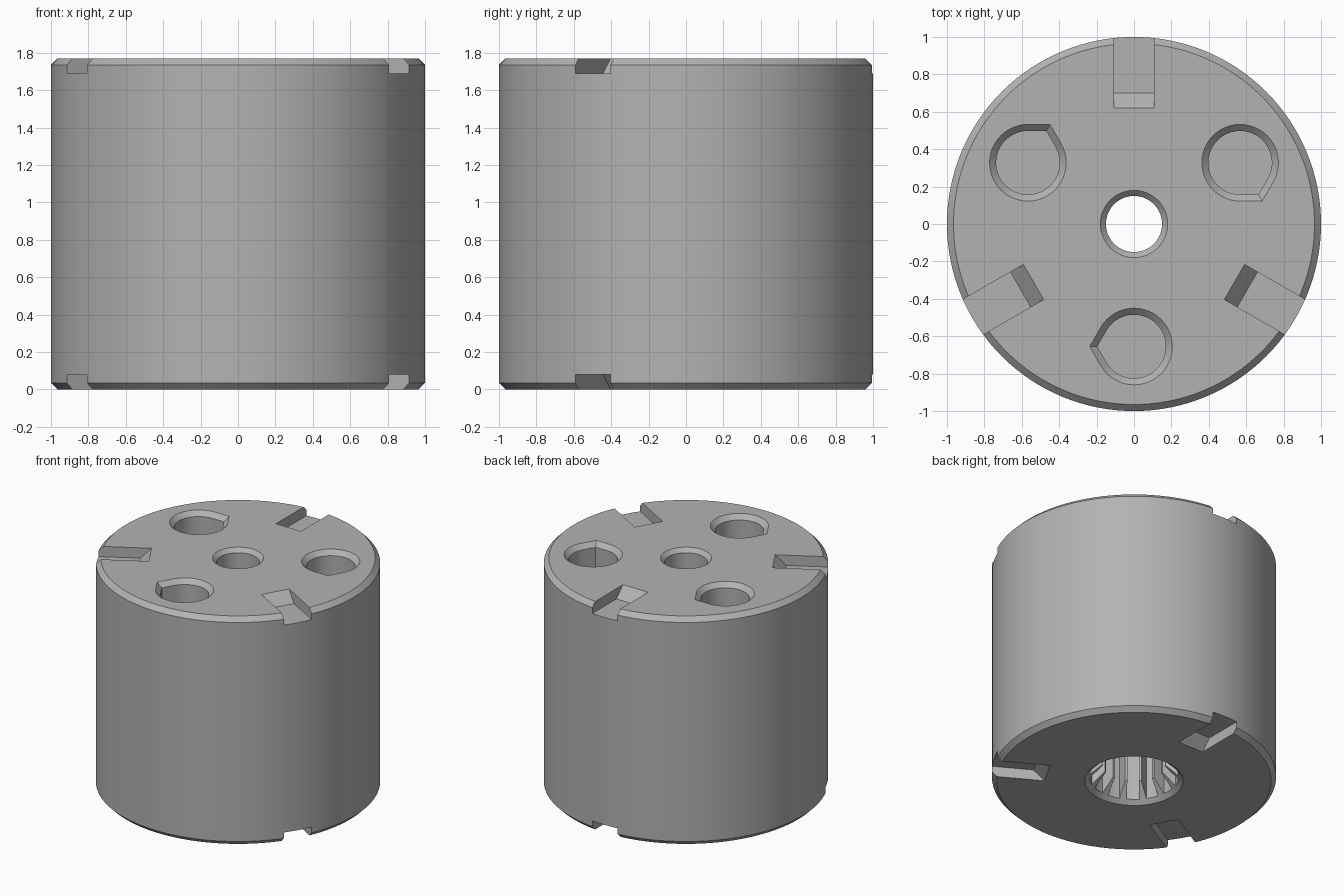
import bpy, bmesh
from math import cos, sin, pi, radians
from mathutils import Matrix

if "Cube" in bpy.data.objects:
    bpy.data.objects.remove(bpy.data.objects["Cube"], do_unlink=True)

H = 1.77          # height
CH = 0.035        # edge chamfer
TEETH = 14

steel = bpy.data.materials.new("matte_grey")
steel.use_nodes = True
grey = (0.45, 0.45, 0.45, 1)
steel.diffuse_color = grey
steel.node_tree.nodes["Principled BSDF"].inputs["Base Color"].default_value = grey


def loft(name, rings, matrix=Matrix()):
    """Closed solid through matching rings of 3D points."""
    bm = bmesh.new()
    loops = [[bm.verts.new(p) for p in ring] for ring in rings]
    n = len(loops[0])
    for a, b in zip(loops, loops[1:]):
        for i in range(n):
            j = (i + 1) % n
            bm.faces.new((a[i], a[j], b[j], b[i]))
    bm.faces.new(loops[0][::-1])
    bm.faces.new(loops[-1])
    bm.transform(matrix)
    bmesh.ops.recalc_face_normals(bm, faces=bm.faces)
    mesh = bpy.data.meshes.new(name)
    bm.to_mesh(mesh)
    bm.free()
    mesh.materials.append(steel)
    obj = bpy.data.objects.new(name, mesh)
    bpy.context.collection.objects.link(obj)
    return obj


def circle(r, z, n=64):
    return [(r * cos(2 * pi * i / n), r * sin(2 * pi * i / n), z) for i in range(n)]


def teardrop(r, z, n=40):
    """Circle with a blunt 120 degree tip pointing to +x."""
    arc = [radians(30 + 300 * i / n) for i in range(n + 1)]
    return [(r / cos(radians(30)), 0, z)] + [(r * cos(a), r * sin(a), z) for a in arc]


def spline(z, outer=0.315, inner=0.22):
    """Internal toothed outline with wide grooves and narrow teeth."""
    pts = []
    for i in range(TEETH):
        for off, r in ((-0.32, outer), (0, outer), (0.32, outer), (0.42, inner), (0.58, inner)):
            a = 2 * pi * (i + off) / TEETH
            pts.append((r * cos(a), r * sin(a), z))
    return pts


# Chamfered cylinder
body = loft("cylinder_body", [circle(1 - CH, 0, 128), circle(1, CH, 128),
                              circle(1, H - CH, 128), circle(1 - CH, H, 128)])
cutters = []

# Centre bore with chamfered mouth
cutters.append(loft("bore_cutter", [circle(0.15, 0.5), circle(0.15, H - 0.03),
                                    circle(0.20, H + 0.02)]))

# Toothed socket underneath and its countersink
cutters.append(loft("socket_cutter", [spline(-0.1), spline(0.9)]))
cutters.append(loft("countersink_cutter", [circle(0.366, -0.02), circle(0.2, 0.146)]))

# Three teardrop pockets and six drive slots with sloped inner ends
for k in range(3):
    turn = Matrix.Rotation(2 * pi * k / 3, 4, 'Z')
    place = turn @ Matrix.Translation((0, -0.655, 0)) @ Matrix.Rotation(pi, 4, 'Z')
    cutters.append(loft("pocket_cutter", [teardrop(0.17, 0.9), teardrop(0.17, H - CH),
                                          teardrop(0.225, H + 0.02)], place))
    profile = [(0.60, H + 0.02), (0.70, H - 0.08), (1.1, H - 0.08), (1.1, H + 0.02)]
    for low in (False, True):
        cutters.append(loft("slot_cutter", [[(x, y, H - z if low else z) for y, z in profile]
                                            for x in (-0.108, 0.108)], turn))

bpy.context.view_layer.objects.active = body
body.select_set(True)
for cutter in cutters:
    mod = body.modifiers.new("cut", 'BOOLEAN')
    mod.operation = 'DIFFERENCE'
    mod.solver = 'EXACT'
    mod.object = cutter
    bpy.ops.object.modifier_apply(modifier=mod.name)
    bpy.data.objects.remove(cutter, do_unlink=True)

bpy.ops.object.shade_smooth_by_angle(angle=radians(25))
